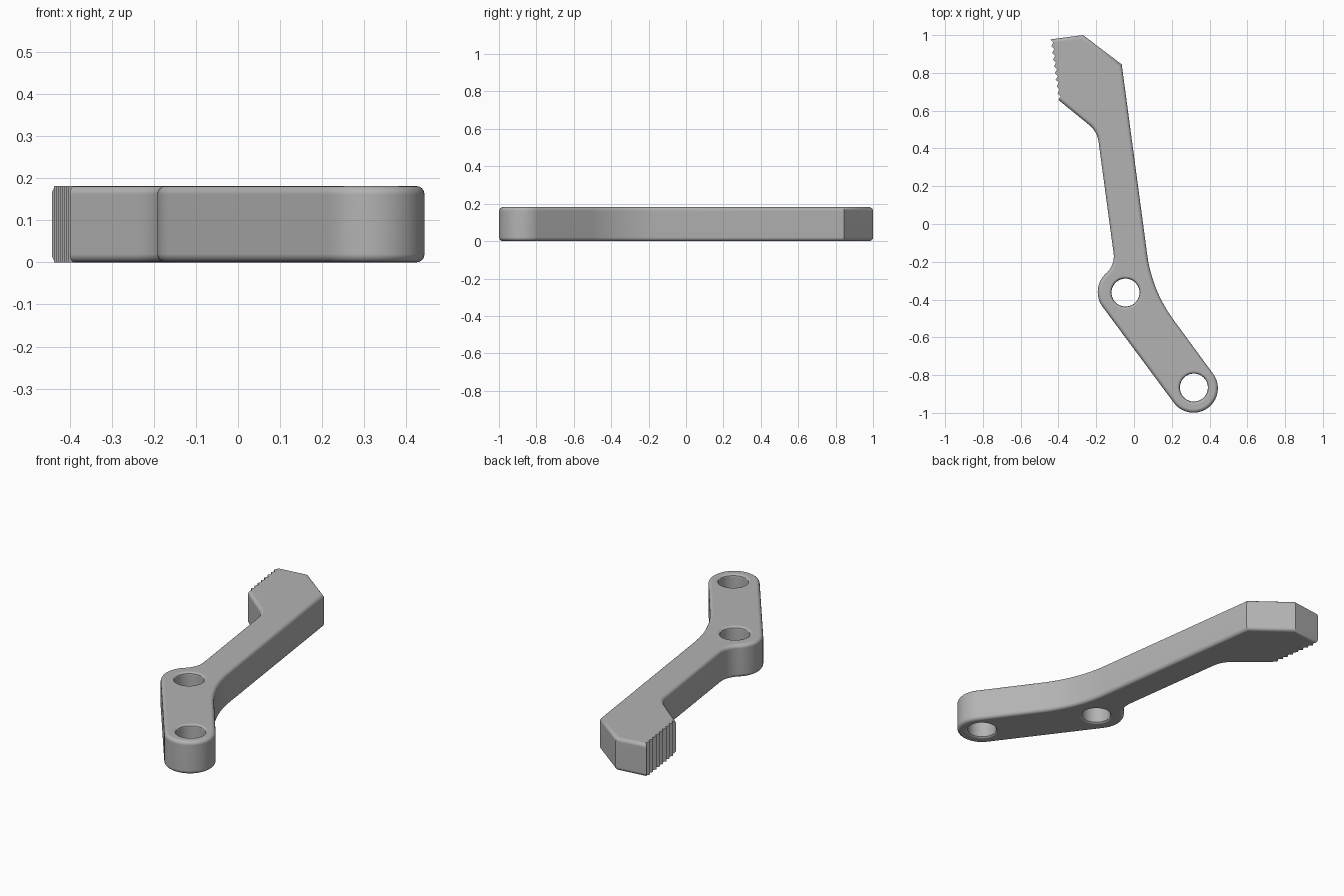
import bpy, bmesh, math
from mathutils import Vector

HEIGHT = 0.182
ROUND = 0.02
TEETH = 9

cube = bpy.data.objects.get("Cube")
if cube:
    bpy.data.objects.remove(cube, do_unlink=True)

grey = bpy.data.materials.new("plain grey")
grey.use_nodes = True
colour = (0.45, 0.45, 0.45, 1)
grey.diffuse_color = colour
grey.node_tree.nodes["Principled BSDF"].inputs["Base Color"].default_value = colour


def arc(centre, radius, start, end, steps=20):
    """Points on an arc, angles in degrees."""
    angles = [math.radians(start + (end - start) * i / steps) for i in range(steps + 1)]
    return [Vector((centre[0] + radius * math.cos(a), centre[1] + radius * math.sin(a)))
            for a in angles]


def fillet(before, corner, after, radius, steps=12):
    """Round the corner between two straight edges."""
    p = Vector(corner)
    u, v = (Vector(before) - p).normalized(), (Vector(after) - p).normalized()
    half = u.angle(v) / 2
    centre = p + (u + v).normalized() * radius / math.sin(half)
    tangent = radius / math.tan(half)
    a, b = p + u * tangent - centre, p + v * tangent - centre
    turn = a.angle(b)
    return [centre + (a * math.sin((1 - t) * turn) + b * math.sin(t * turn)) / math.sin(turn)
            for t in [i / steps for i in range(steps + 1)]]


def make_object(name, bm):
    bmesh.ops.recalc_face_normals(bm, faces=bm.faces[:])
    mesh = bpy.data.meshes.new(name)
    bm.to_mesh(mesh)
    bm.free()
    mesh.materials.append(grey)
    obj = bpy.data.objects.new(name, mesh)
    bpy.context.collection.objects.link(obj)
    return obj


# Outline of the lever, clockwise from the back of the head
head_shoulder = (-0.065, 0.845)
jaw_top, jaw_bottom = Vector((-0.443, 0.977)), Vector((-0.40, 0.657))
outline = [Vector((-0.27, 1.0)), Vector(head_shoulder)]
outline += fillet(head_shoulder, (0.095, -0.35), (0.418, -0.796), 0.75)
outline += arc((0.315, -0.87), 0.129, 36, -143, 28)
outline += arc((-0.06, -0.36), 0.132, 217, 135)
outline += fillet((-0.153, -0.267), (-0.1, -0.214), (-0.195, 0.49), 0.12)
outline += fillet((-0.1, -0.214), (-0.195, 0.49), jaw_bottom, 0.14)

# Gripping teeth: zigzag along the jaw
first_tooth = len(outline)
along = jaw_top - jaw_bottom
inward = Vector((along.y, -along.x)).normalized() * 0.014
for i in range(2 * TEETH + 1):
    outline.append(jaw_bottom + along * i / (2 * TEETH) + (inward if i % 2 else inward * 0))

# Lever body with rounded rims, left crisp at the teeth
bm = bmesh.new()
bottom = [bm.verts.new((p.x, p.y, 0)) for p in outline]
top = [bm.verts.new((p.x, p.y, HEIGHT)) for p in outline]
bm.faces.new(bottom)
bm.faces.new(top)
count = len(outline)
for i in range(count):
    j = (i + 1) % count
    bm.faces.new((bottom[i], bottom[j], top[j], top[i]))
rims = [bm.edges.get((ring[i], ring[(i + 1) % count]))
        for ring in (bottom, top) for i in range(count)
        if not first_tooth <= i < count - 1]
bmesh.ops.recalc_face_normals(bm, faces=bm.faces[:])
bmesh.ops.bevel(bm, geom=rims, offset=ROUND, offset_type='OFFSET', segments=4,
                profile=0.5, affect='EDGES', clamp_overlap=False)
lever = make_object("lever_body", bm)

# Pivot holes with softened mouths
half_profile = [(0.09, -0.03), (0.089, 0), (0.081, 0.003), (0.076, 0.008), (0.074, 0.016)]
profile = half_profile + [(r, HEIGHT - z) for r, z in reversed(half_profile)]
for name, x, y in (("middle_hole", -0.045, -0.363), ("end_hole", 0.317, -0.866)):
    bm = bmesh.new()
    rings = [[bm.verts.new((p.x, p.y, z)) for p in arc((x, y), r, 0, 360, 48)[:-1]]
             for r, z in profile]
    bm.faces.new(rings[0])
    bm.faces.new(rings[-1])
    for low, high in zip(rings, rings[1:]):
        for i in range(len(low)):
            j = (i + 1) % len(low)
            bm.faces.new((low[i], low[j], high[j], high[i]))
    cutter = make_object(name + "_cutter", bm)
    cutter.hide_render = True
    cut = lever.modifiers.new(name, 'BOOLEAN')
    cut.operation = 'DIFFERENCE'
    cut.solver = 'EXACT'
    cut.object = cutter
    bpy.context.view_layer.objects.active = lever
    bpy.ops.object.modifier_apply(modifier=name)
    bpy.data.objects.remove(cutter, do_unlink=True)

# Smooth rounds, sharp corners
bpy.ops.object.select_all(action='DESELECT')
lever.select_set(True)
bpy.context.view_layer.objects.active = lever
bpy.ops.object.shade_smooth_by_angle(angle=math.radians(30))
weighted = lever.modifiers.new("even_shading", 'WEIGHTED_NORMAL')
weighted.keep_sharp = True
